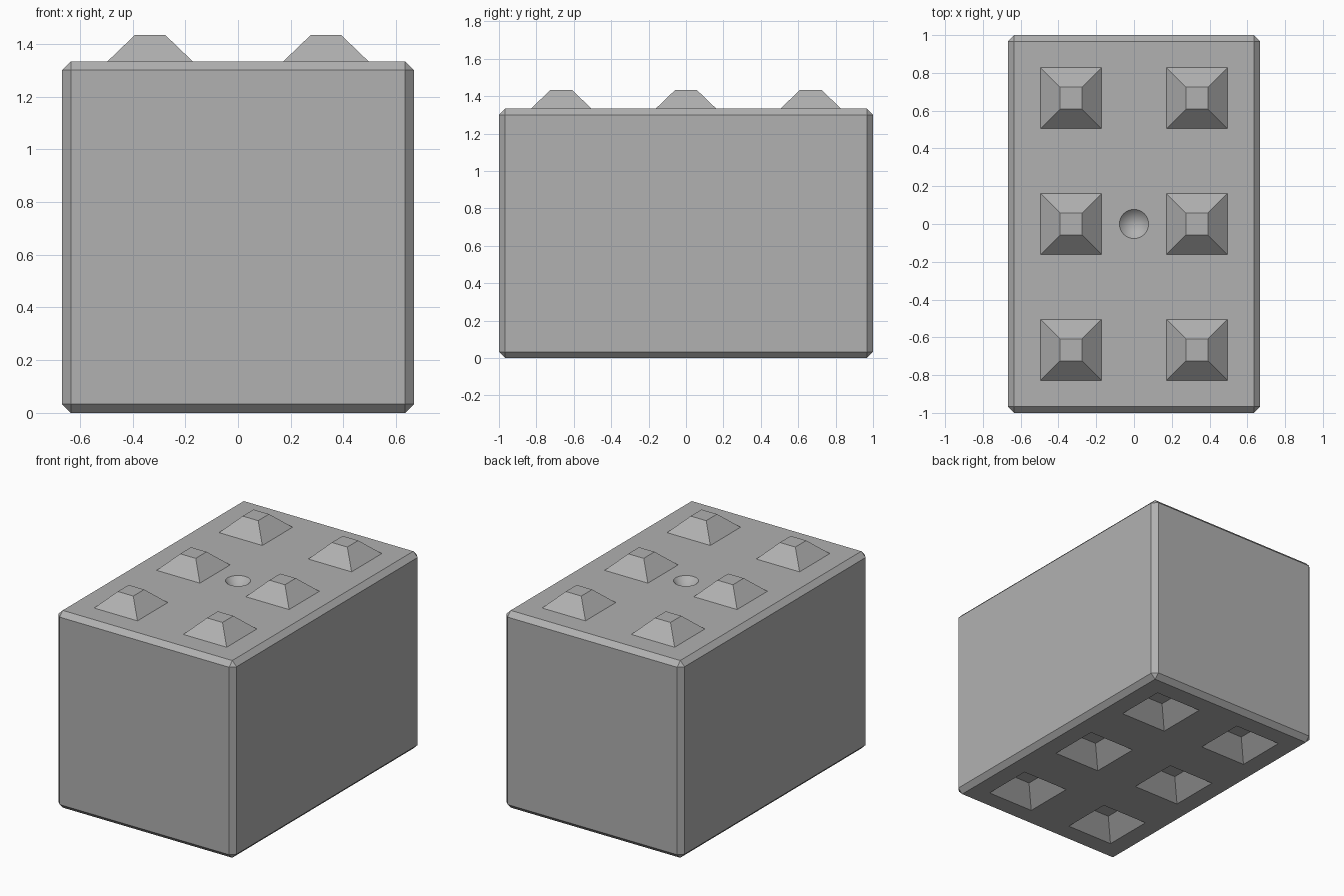
import bpy, bmesh
from math import cos, sin, pi

if "Cube" in bpy.data.objects:
    bpy.data.objects.remove(bpy.data.objects["Cube"])

HX, HY, H = 0.667, 1.0, 1.333      # half width, half length, height
BEVEL = 0.033
PITCH = 0.667                      # stud spacing
CENTRES = [(sx * PITCH / 2, j * PITCH) for sx in (-1, 1) for j in (-1, 0, 1)]


def loft(name, centres, rings, sides):
    """Closed stacks of regular rings (radius, z), one stack at each centre."""
    bm = bmesh.new()
    for cx, cy in centres:
        loops = []
        for r, z in rings:
            loops.append([bm.verts.new((cx + r * cos(2 * pi * (i + .5) / sides),
                                        cy + r * sin(2 * pi * (i + .5) / sides), z))
                          for i in range(sides)])
        for a, b in zip(loops, loops[1:]):
            for i in range(sides):
                k = (i + 1) % sides
                bm.faces.new((a[i], a[k], b[k], b[i]))
        bm.faces.new(loops[0][::-1])
        bm.faces.new(loops[-1])
    bmesh.ops.remove_doubles(bm, verts=bm.verts, dist=1e-4)
    bmesh.ops.recalc_face_normals(bm, faces=bm.faces)
    mesh = bpy.data.meshes.new(name)
    bm.to_mesh(mesh)
    bm.free()
    mesh.materials.append(grey)
    ob = bpy.data.objects.new(name, mesh)
    bpy.context.collection.objects.link(ob)
    return ob


def combine(target, tool, operation):
    """Boolean the tool into the target and remove the tool."""
    tool.hide_render = True
    mod = target.modifiers.new(tool.name, 'BOOLEAN')
    mod.operation, mod.solver, mod.object = operation, 'EXACT', tool
    bpy.context.view_layer.objects.active = target
    bpy.ops.object.modifier_apply(modifier=mod.name)
    bpy.data.objects.remove(tool)


# Dark concrete grey
grey = bpy.data.materials.new("concrete")
grey.diffuse_color = (0.44, 0.44, 0.44, 1)
grey.use_nodes = True
grey.node_tree.nodes["Principled BSDF"].inputs["Base Color"].default_value = grey.diffuse_color

# Chamfered block
bpy.ops.mesh.primitive_cube_add(size=2, location=(0, 0, H / 2))
block = bpy.context.object
block.name = "concrete_block"
block.data.materials.append(grey)
block.scale = (HX, HY, H / 2)
bpy.ops.object.transform_apply(location=True, scale=True)
bev = block.modifiers.new("chamfer", 'BEVEL')
bev.width, bev.segments = BEVEL, 1
bpy.ops.object.modifier_apply(modifier=bev.name)

D = 2 ** 0.5                       # half side to corner radius of a square

# Truncated pyramid studs on top, sunk slightly into the block
combine(block, loft("studs", CENTRES,
                    [(0.162 * D, H - 0.03), (0.162 * D, H), (0.058 * D, H + 0.1)], 4), 'UNION')

# Matching, slightly larger sockets underneath
combine(block, loft("sockets", CENTRES,
                    [(0.175 * D, -0.05), (0.175 * D, 0), (0.06 * D, 0.11)], 4), 'DIFFERENCE')

# Conical dimple in the middle of the top
combine(block, loft("dimple", [(0, 0)],
                    [(0, H - 0.08), (0.077, H), (0.077, H + 0.05)], 48), 'DIFFERENCE')

# Flat sides, smooth dimple
block.select_set(True)
bpy.ops.object.shade_smooth_by_angle(angle=0.4)
